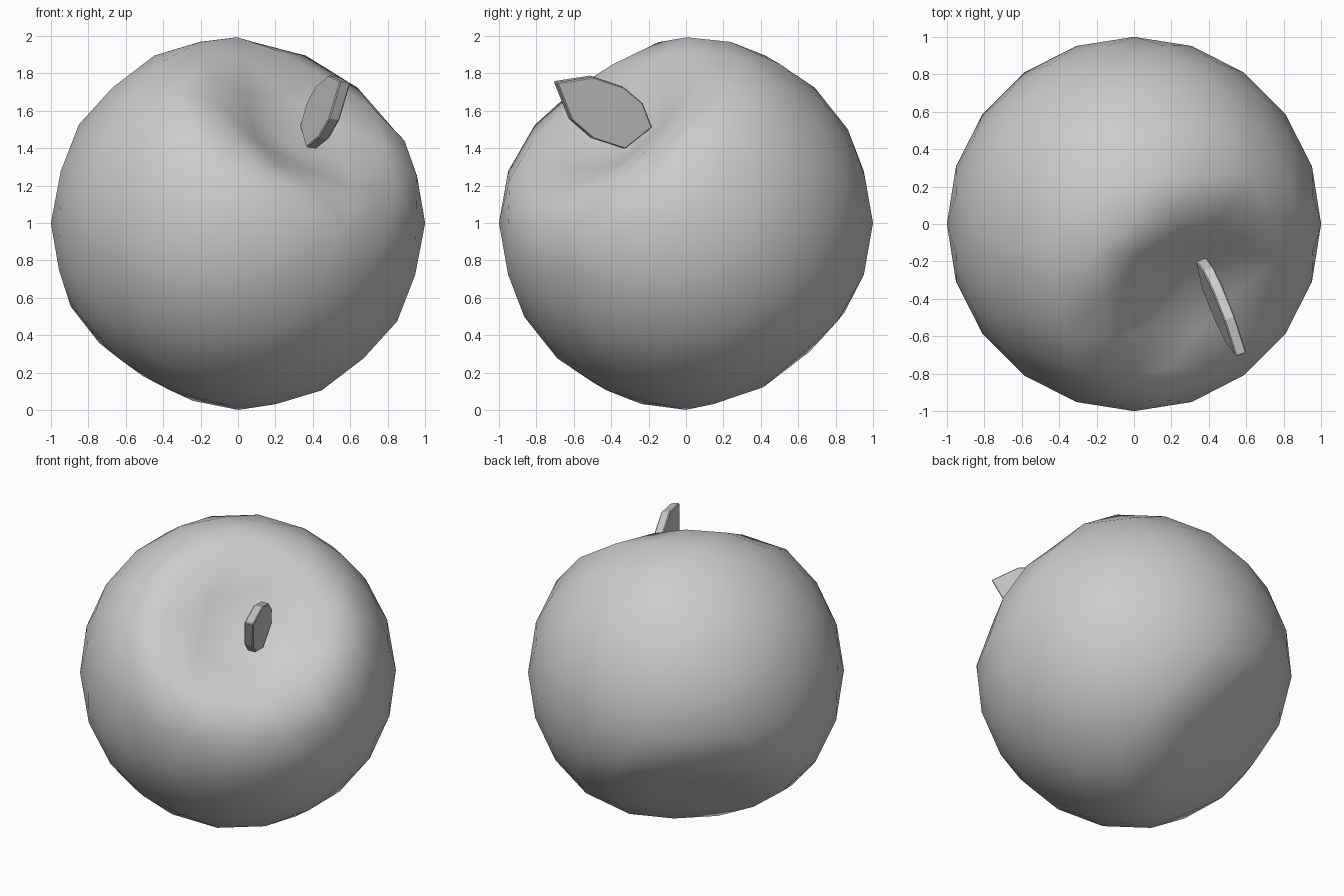
import bpy, bmesh
from mathutils import Vector

if "Cube" in bpy.data.objects:
    bpy.data.objects.remove(bpy.data.objects["Cube"])

CENTRE = Vector((0, 0, 1))
AXIS = Vector((0.447, -0.526, 0.724)).normalized()


def falloff(d, radius):
    t = max(0.0, 1 - d / radius)
    return t * t * (3 - 2 * t)


def make_object(name, bm):
    mesh = bpy.data.meshes.new(name)
    bm.to_mesh(mesh)
    bm.free()
    ob = bpy.data.objects.new(name, mesh)
    bpy.context.collection.objects.link(ob)
    return ob


# Fruit body: low-poly icosphere with a deep top dimple and a shallow bottom one
bm = bmesh.new()
bmesh.ops.create_icosphere(bm, subdivisions=3, radius=1)
for v in bm.verts:
    start = v.co.copy()
    for pole, depth, radius in ((AXIS, 0.42, 0.82), (-AXIS, 0.2, 0.78)):
        v.co -= pole * depth * falloff((start - pole).length, radius)
    v.co += CENTRE
for f in bm.faces:
    f.smooth = True
make_object("fruit_body", bm)

# Leaf: outline in (y, z) laid on a slanted plane, extruded to a thin plate
outline = [(-0.69, 1.75), (-0.495, 1.78), (-0.33, 1.725), (-0.23, 1.64),
           (-0.18, 1.51), (-0.325, 1.395), (-0.495, 1.45), (-0.61, 1.55)]
normal = Vector((1, 0.348, -0.156)).normalized()
bm = bmesh.new()
verts = [bm.verts.new((0.607 - 0.348 * (y + 0.7) + 0.156 * (z - 1.76), y, z))
         for y, z in outline]
face = bm.faces.new(verts)
ext = bmesh.ops.extrude_face_region(bm, geom=[face])
for v in ext["geom"]:
    if isinstance(v, bmesh.types.BMVert):
        v.co -= normal * 0.06
bmesh.ops.recalc_face_normals(bm, faces=bm.faces)
leaf = make_object("leaf", bm)
bev = leaf.modifiers.new("edge_bevel", "BEVEL")
bev.width = 0.006
bev.segments = 1
